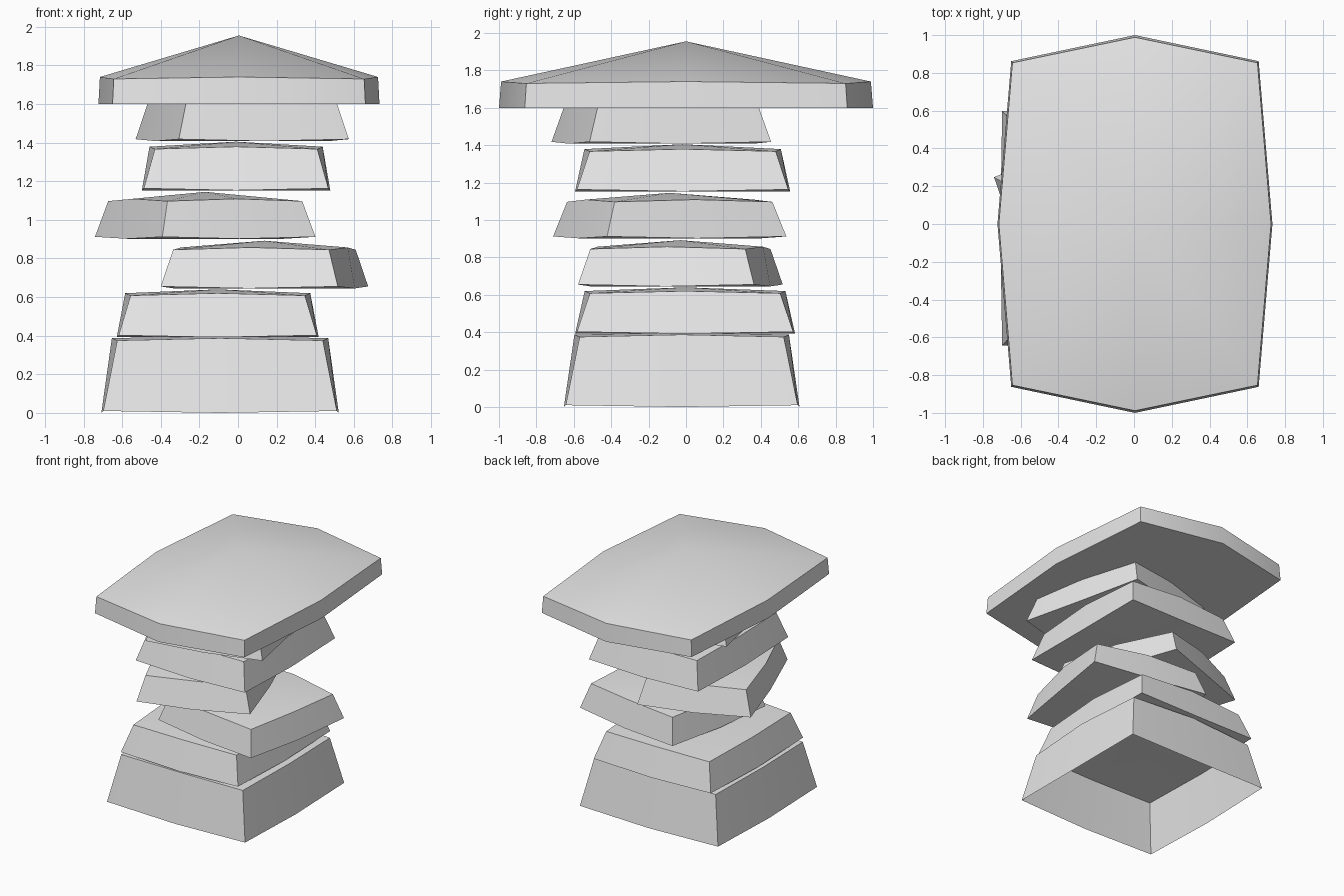
import bpy
import bmesh
from math import radians
from mathutils import Matrix

cube = bpy.data.objects.get("Cube")
if cube:
    bpy.data.objects.remove(cube, do_unlink=True)

stone = bpy.data.materials.new("light_grey_stone")
stone.use_nodes = True
stone.diffuse_color = (0.8, 0.8, 0.8, 1)
stone.node_tree.nodes["Principled BSDF"].inputs["Base Color"].default_value = (0.8, 0.8, 0.8, 1)

# Corners and edge midpoints, counter-clockwise
AROUND = [(-1, -1), (0, -1), (1, -1), (1, 0), (1, 1), (0, 1), (-1, 1), (-1, 0)]


def ring(bm, half, bulge, z, lift):
    """Eight-point outline: midpoints pushed out by bulge and raised by lift."""
    verts = []
    for sx, sy in AROUND:
        mid = sx == 0 or sy == 0
        x = sx * (half[0] + bulge[0] * mid)
        y = sy * (half[1] + bulge[1] * mid)
        verts.append(bm.verts.new((x, y, z + lift * mid)))
    return verts


def fan(bm, outline, z):
    """Close an outline with a shallow pyramid."""
    tip = bm.verts.new((0, 0, z))
    for i, v in enumerate(outline):
        bm.faces.new((v, outline[(i + 1) % len(outline)], tip))


def block(name, centre, half, z, turn=0, taper=0.88, bulge=(0.01, 0.01),
          top_bulge=(0.028, 0.028), sag=-0.01, lift=0.012, closed=True):
    """Tapered slab; z holds the lower edge, upper edge and peak heights."""
    bm = bmesh.new()
    low = ring(bm, half, bulge, z[0], sag)
    high = ring(bm, [h * taper for h in half], top_bulge, z[1], lift)
    for i in range(len(low)):
        j = (i + 1) % len(low)
        bm.faces.new((low[i], low[j], high[j], high[i]))
    fan(bm, high, z[2])
    if closed:
        fan(bm, low[::-1], z[0] + sag)
    bm.transform(Matrix.Translation((*centre, 0)) @ Matrix.Rotation(radians(turn), 4, "Z"))
    mesh = bpy.data.meshes.new(name)
    bm.to_mesh(mesh)
    bm.free()
    mesh.materials.append(stone)
    obj = bpy.data.objects.new(name, mesh)
    bpy.context.collection.objects.link(obj)
    bpy.ops.object.select_all(action="DESELECT")
    obj.select_set(True)
    bpy.context.view_layer.objects.active = obj
    bpy.ops.object.shade_smooth_by_angle(angle=radians(30))
    return obj


# Hollow base, open underneath
block("base", (-0.093, -0.023), (0.605, 0.62), (0.01, 0.375, 0.4), closed=False)

# Loose stack of shifted and turned slabs
block("first_slab", (-0.105, -0.005), (0.513, 0.578), (0.402, 0.608, 0.64))
block("second_slab", (0.137, -0.03), (0.465, 0.477), (0.655, 0.845, 0.892), turn=-9.5)
block("third_slab", (-0.17, -0.087), (0.422, 0.51), (0.912, 1.097, 1.145), turn=20)
block("fourth_slab", (-0.01, -0.018), (0.478, 0.565), (1.163, 1.367, 1.405))
block("fifth_slab", (0.022, -0.132), (0.452, 0.498), (1.418, 1.615, 1.65), turn=13)

# Broad peaked cap
block("cap", (0.005, 0), (0.655, 0.862), (1.6, 1.73, 1.955), taper=0.99,
      bulge=(0.073, 0.138), top_bulge=(0.072, 0.135), sag=0, lift=0.01)
